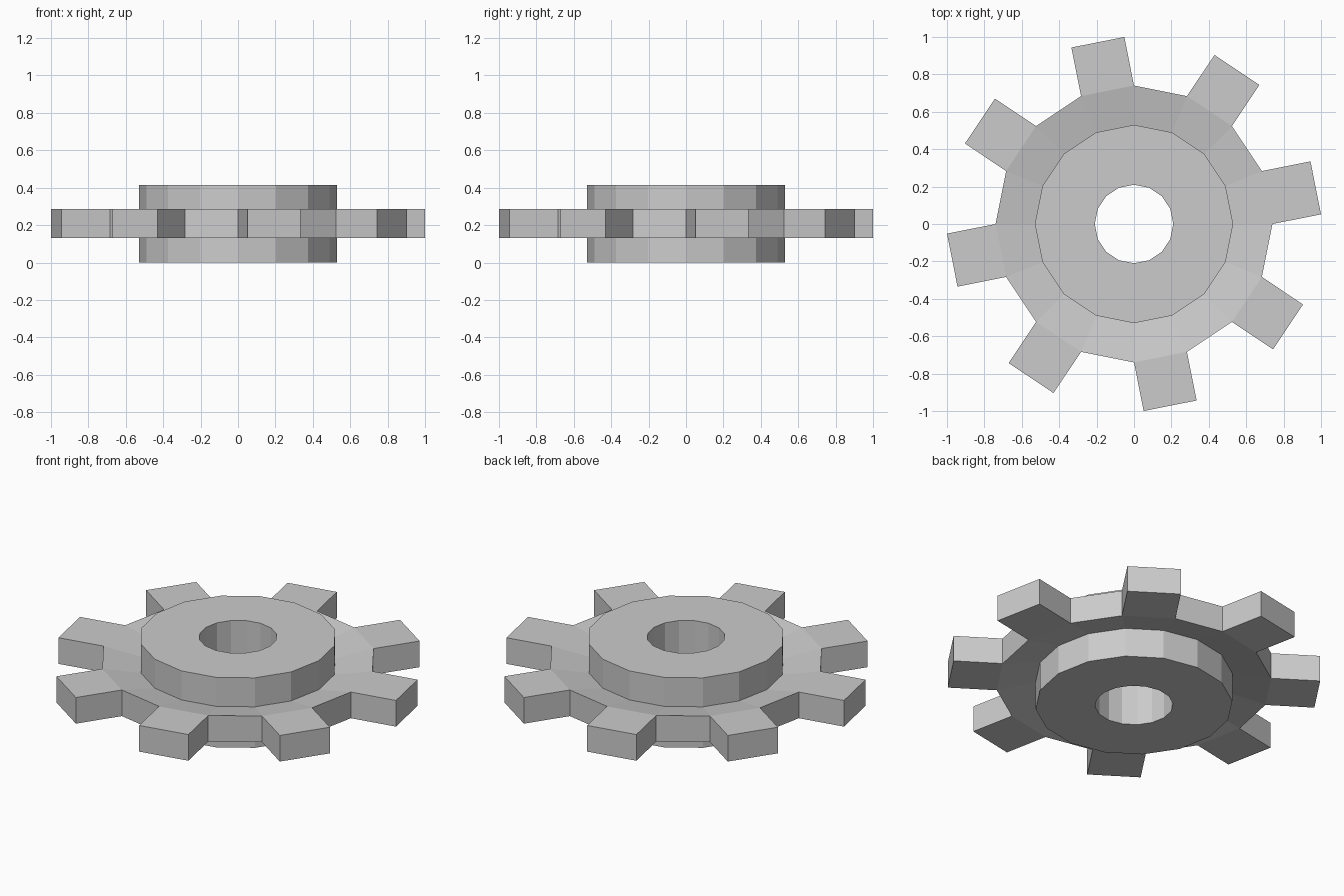
import bpy
import bmesh
from math import cos, sin, tau

cube = bpy.data.objects.get("Cube")
if cube:
    bpy.data.objects.remove(cube, do_unlink=True)

SIDES = 16
TOOTH_LENGTH = 0.265

# Cross-section (radius, height): bored hub with a dished web widening to the rim
BORE, HUB, RIM = 0.21, 0.53, 0.74
profile = [
    (BORE, 0), (HUB, 0), (HUB, 0.172), (RIM, 0.13),
    (RIM, 0.285), (HUB, 0.243), (HUB, 0.415), (BORE, 0.415),
]
RIM_EDGE = 3  # profile edge that forms the outer rim wall

grey = bpy.data.materials.new("plain grey")
grey.use_nodes = True
colour = (0.6, 0.6, 0.6, 1)
grey.diffuse_color = colour
grey.node_tree.nodes["Principled BSDF"].inputs["Base Color"].default_value = colour

# Revolve the cross-section into a closed, faceted ring
bm = bmesh.new()
rings = []
for k in range(SIDES):
    a = tau * k / SIDES
    rings.append([bm.verts.new((r * cos(a), r * sin(a), z)) for r, z in profile])

tooth_roots = []
for k in range(SIDES):
    here, there = rings[k], rings[(k + 1) % SIDES]
    for i in range(len(profile)):
        j = (i + 1) % len(profile)
        face = bm.faces.new((here[i], there[i], there[j], here[j]))
        if i == RIM_EDGE and k % 2 == 0:
            tooth_roots.append(face)

# Pull every second rim wall straight outwards as a square tooth
bm.normal_update()
for tip in bmesh.ops.extrude_discrete_faces(bm, faces=tooth_roots)["faces"]:
    tip.normal_update()
    bmesh.ops.translate(bm, verts=tip.verts, vec=tip.normal * TOOTH_LENGTH)

bmesh.ops.recalc_face_normals(bm, faces=bm.faces)
mesh = bpy.data.meshes.new("gear_wheel")
bm.to_mesh(mesh)
bm.free()
mesh.materials.append(grey)
bpy.context.collection.objects.link(bpy.data.objects.new("gear_wheel", mesh))
